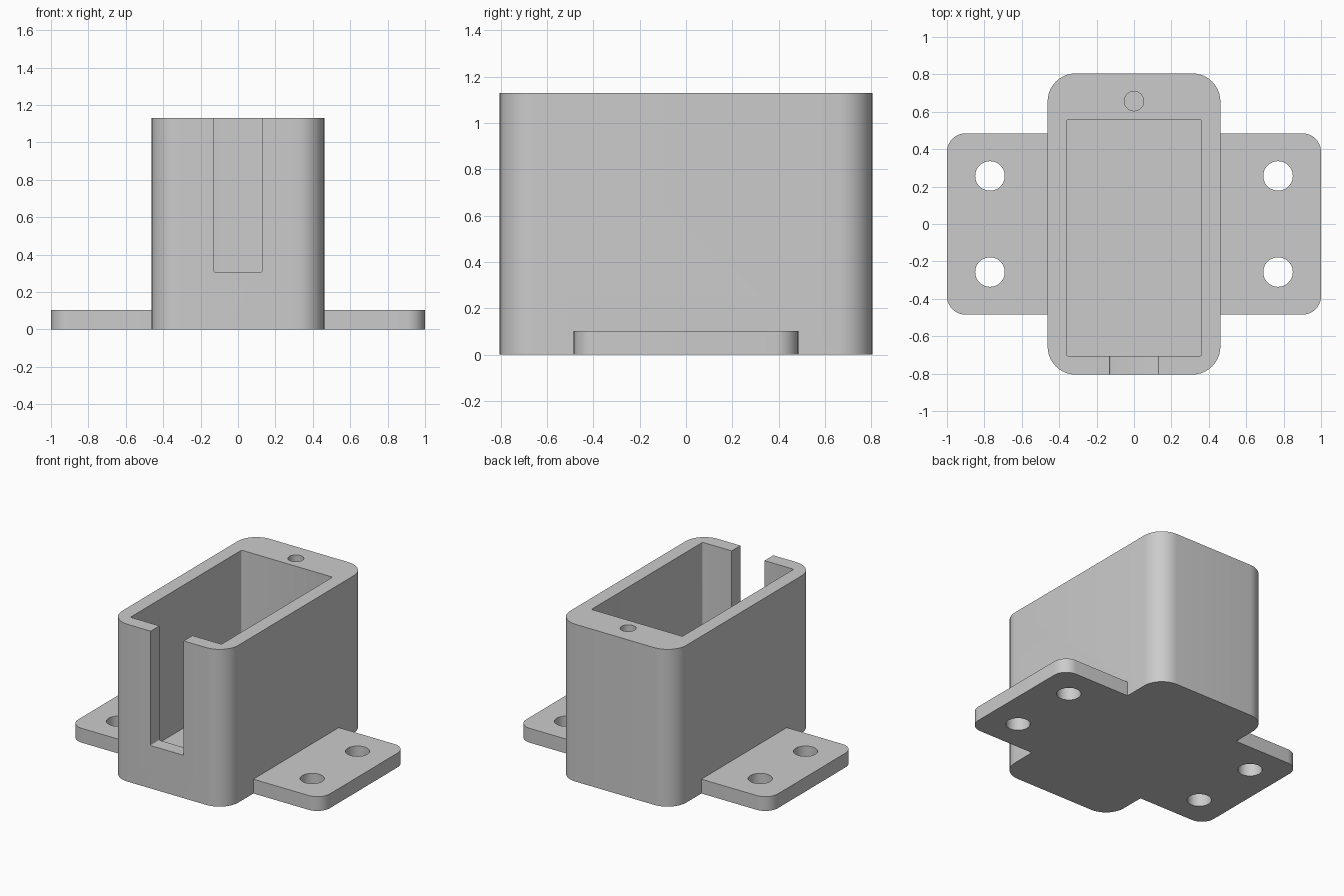
import bpy, bmesh, math

if "Cube" in bpy.data.objects:
    bpy.data.objects.remove(bpy.data.objects["Cube"], do_unlink=True)

GREY = (0.6, 0.6, 0.6, 1)
mat = bpy.data.materials.new("light grey")
mat.use_nodes = True
mat.diffuse_color = GREY
mat.node_tree.nodes["Principled BSDF"].inputs["Base Color"].default_value = GREY


def finish(name, bm):
    bmesh.ops.recalc_face_normals(bm, faces=bm.faces)
    mesh = bpy.data.meshes.new(name)
    bm.to_mesh(mesh)
    bm.free()
    mesh.materials.append(mat)
    obj = bpy.data.objects.new(name, mesh)
    bpy.context.collection.objects.link(obj)
    return obj


def rounded_block(name, x, y, z, radius, axis="Z", steps=10):
    """Block spanning the x, y and z ranges, its corners rounded about one axis."""
    bm = bmesh.new()
    spans = {"X": x, "Y": y, "Z": z}
    u, v = [spans[a] for a in "XYZ" if a != axis]
    w = spans[axis]

    def place(a, b, c):
        return (a, c, b) if axis == "Y" else (a, b, c)

    corners = [(u[1], v[1]), (u[0], v[1]), (u[0], v[0]), (u[1], v[0])]
    signs = [(1, 1), (-1, 1), (-1, -1), (1, -1)]
    ring = []
    for k, ((cu, cv), (su, sv)) in enumerate(zip(corners, signs)):
        for i in range(steps + 1):
            t = math.pi / 2 * (k + i / steps)
            ring.append(bm.verts.new(place(cu - su * radius + radius * math.cos(t),
                                           cv - sv * radius + radius * math.sin(t), w[0])))
    face = bm.faces.new(ring)
    new = bmesh.ops.extrude_face_region(bm, geom=[face])["geom"]
    shift = place(0, 0, w[1] - w[0])
    bmesh.ops.translate(bm, vec=shift, verts=[g for g in new if isinstance(g, bmesh.types.BMVert)])
    return finish(name, bm)


def cylinder(name, x, y, z, radius):
    bm = bmesh.new()
    bmesh.ops.create_cone(bm, cap_ends=True, segments=40, radius1=radius, radius2=radius,
                          depth=z[1] - z[0])
    bmesh.ops.translate(bm, vec=(x, y, (z[0] + z[1]) / 2), verts=bm.verts)
    return finish(name, bm)


def combine(target, tool, operation):
    mod = target.modifiers.new(operation.lower(), "BOOLEAN")
    mod.operation, mod.solver, mod.object = operation, "EXACT", tool
    bpy.context.view_layer.objects.active = target
    bpy.ops.object.modifier_apply(modifier=mod.name)
    bpy.data.objects.remove(tool, do_unlink=True)


TOP, BASE = 1.13, 0.103

# Tall housing joined with the mounting flange
holder = rounded_block("holder_box", (-0.462, 0.462), (-0.805, 0.805), (0, TOP), 0.15)
flange = rounded_block("flange", (-1, 1), (-0.485, 0.485), (0, BASE), 0.1)
combine(holder, flange, "UNION")

# Deep pocket and open front slot
pocket = rounded_block("pocket", (-0.362, 0.362), (-0.705, 0.557), (BASE, TOP + 0.1), 0.008, steps=3)
combine(holder, pocket, "DIFFERENCE")
slot = rounded_block("slot", (-0.131, 0.131), (-0.9, -0.6), (0.308, TOP + 0.1), 0.008, "Y", 3)
combine(holder, slot, "DIFFERENCE")

# Flange bolt holes and the blind screw hole in the thick rear wall
for sx in (-1, 1):
    for sy in (-1, 1):
        combine(holder, cylinder("bolt_hole", sx * 0.77, sy * 0.257, (-0.1, 0.3), 0.079), "DIFFERENCE")
combine(holder, cylinder("screw_hole", 0, 0.657, (0.7, TOP + 0.1), 0.052), "DIFFERENCE")

bpy.ops.object.select_all(action="DESELECT")
holder.select_set(True)
bpy.context.view_layer.objects.active = holder
bpy.ops.object.shade_smooth_by_angle(angle=math.radians(35))
